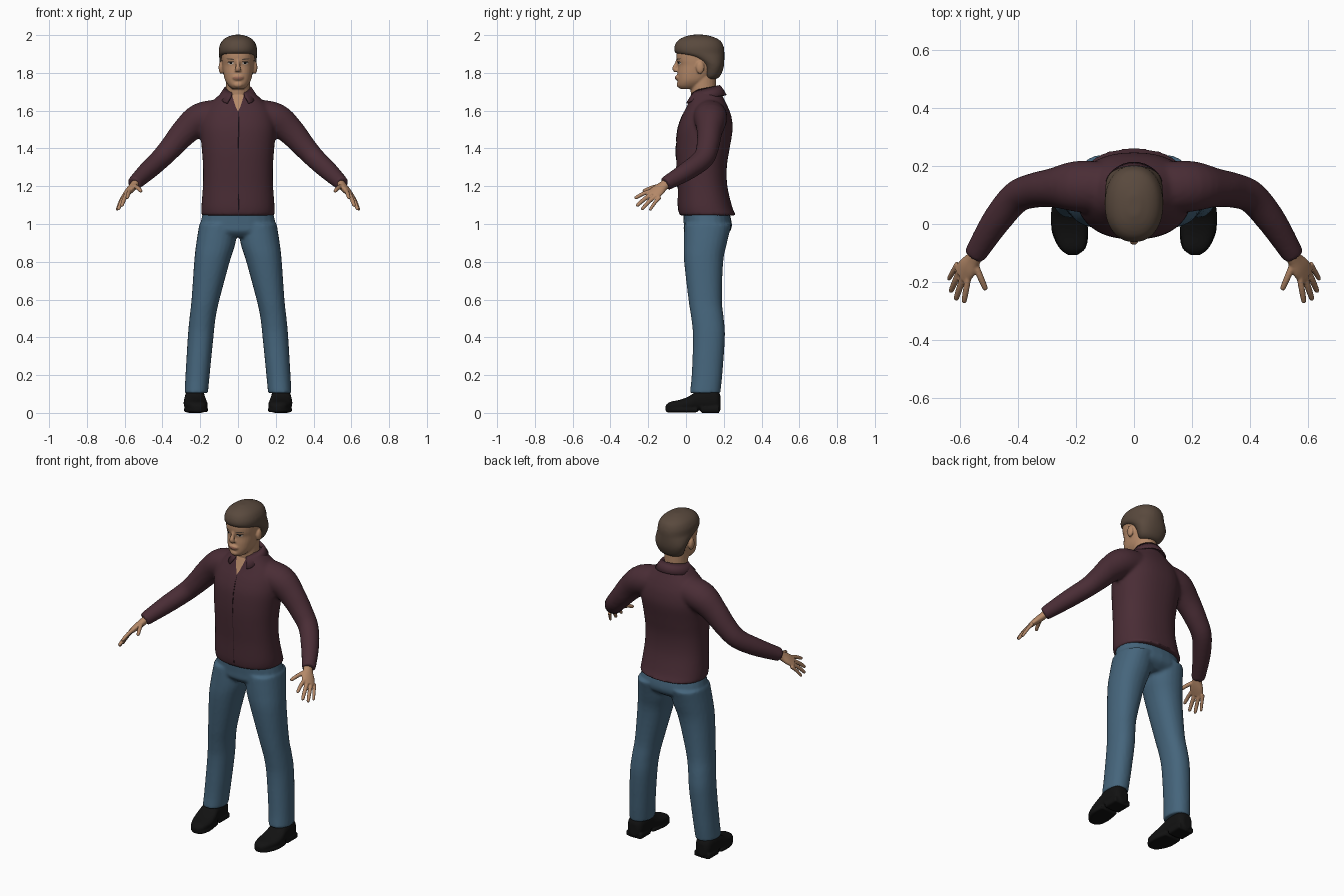
import bpy, bmesh, math
from mathutils import Vector

if "Cube" in bpy.data.objects:
    bpy.data.objects.remove(bpy.data.objects["Cube"], do_unlink=True)


def material(name, *rgb):
    m = bpy.data.materials.new(name)
    m.use_nodes = True
    m.diffuse_color = (*rgb, 1)
    b = m.node_tree.nodes["Principled BSDF"]
    b.inputs["Base Color"].default_value = (*rgb, 1)
    b.inputs["Roughness"].default_value = 0.8
    return m


SKIN = material("skin", 0.46, 0.25, 0.14)
HAIR = material("brown hair", 0.10, 0.067, 0.047)
SHIRT = material("plum shirt", 0.068, 0.026, 0.036)
SEAM = material("dark seam", 0.028, 0.011, 0.016)
DENIM = material("blue denim", 0.06, 0.13, 0.20)
BLACK = material("black leather", 0.006, 0.006, 0.006)
WHITE = material("eye white", 0.6, 0.55, 0.5)
LIP = material("lip", 0.34, 0.15, 0.10)


def spline(secs, steps=4):
    """Catmull-Rom interpolation through rows of numbers."""
    s = [secs[0], *secs, secs[-1]]
    out = []
    for i in range(1, len(s) - 2):
        for k in range(steps):
            t = k / steps
            out.append([0.5 * (2 * b + (c - a) * t + (2 * a - 5 * b + 4 * c - d) * t * t
                               + (3 * b - a - 3 * c + d) * t ** 3)
                        for a, b, c, d in zip(*s[i - 1:i + 3])])
    return out + [list(secs[-1])]


def loft(bm, secs, u=None, v=None, ref=(0, 1, 0), n=24, p=2.0):
    """Closed tube through (x, y, z, radius_u, radius_v) sections."""
    rows = spline(secs)
    rings = []
    for i, r in enumerate(rows):
        c = Vector(r[:3])
        if u:
            a, b = Vector(u), Vector(v)
        else:
            t = (Vector(rows[min(i + 1, len(rows) - 1)][:3]) - Vector(rows[max(i - 1, 0)][:3])).normalized()
            a = Vector(ref)
            a = (a - t * a.dot(t)).normalized()
            b = t.cross(a)
        ring = []
        for k in range(n):
            w = 2 * math.pi * k / n
            f = lambda q: math.copysign(abs(q) ** (2 / p), q)
            ring.append(bm.verts.new(c + a * r[3] * f(math.cos(w)) + b * r[4] * f(math.sin(w))))
        rings.append(ring)
    for lo, hi in zip(rings, rings[1:]):
        for k in range(n):
            bm.faces.new((lo[k], lo[(k + 1) % n], hi[(k + 1) % n], hi[k]))
    bm.faces.new(rings[0][::-1])
    bm.faces.new(rings[-1])


def stack(bm, rows, x=0, **kw):
    """Upright loft from (z, front y, back y, half width) rows."""
    loft(bm, [(x, (f + b) / 2, z, w, (b - f) / 2) for z, f, b, w in rows], (1, 0, 0), (0, 1, 0), **kw)


def ball(bm, centre, radii):
    new = bmesh.ops.create_uvsphere(bm, u_segments=16, v_segments=10, radius=1)["verts"]
    for q in new:
        q.co = Vector(centre) + Vector(a * b for a, b in zip(q.co, radii))


def finish(bm, name, mat, voxel=None, smooth=3):
    bmesh.ops.recalc_face_normals(bm, faces=bm.faces)
    me = bpy.data.meshes.new(name)
    bm.to_mesh(me)
    bm.free()
    me.materials.append(mat)
    ob = bpy.data.objects.new(name, me)
    bpy.context.collection.objects.link(ob)
    me.polygons.foreach_set("use_smooth", [True] * len(me.polygons))
    if voxel:
        m = ob.modifiers.new("blend", "REMESH")
        m.mode, m.voxel_size, m.use_smooth_shade = "VOXEL", voxel, True
        m = ob.modifiers.new("soften", "SMOOTH")
        m.factor, m.iterations = 0.5, smooth
    return ob


def patch(name, mat, target, outline, lift=0.002):
    """Thin painted piece laid on the front of a target, from an (x, z) outline."""
    ev = target.evaluated_get(bpy.context.evaluated_depsgraph_get())
    cx = sum(q[0] for q in outline) / len(outline)
    cz = sum(q[1] for q in outline) / len(outline)
    bm = bmesh.new()

    def vert(x, z):
        hit, loc, *_ = ev.ray_cast(Vector((x, -1, z)), Vector((0, 1, 0)))
        return bm.verts.new((x, (loc.y if hit else 0) - lift, z))
    mid, prev, n = vert(cx, cz), None, len(outline)
    for s in (0.35, 0.7, 1):
        ring = [vert(cx + (x - cx) * s, cz + (z - cz) * s) for x, z in outline]
        for k in range(n):
            j = (k + 1) % n
            bm.faces.new((prev[k], prev[j], ring[j], ring[k]) if prev else (mid, ring[k], ring[j]))
        prev = ring
    ob = finish(bm, name, mat)
    if sum(f.normal.y for f in ob.data.polygons) > 0:
        ob.data.flip_normals()
    return ob


def oval(x, z, rx, rz, tilt=0, n=16):
    ang = [2 * math.pi * k / n for k in range(n)]
    return [(x + rx * math.cos(a), z + rz * math.sin(a) + tilt * math.cos(a)) for a in ang]


# Shirt: torso and sleeves blended together
bm = bmesh.new()
stack(bm, [(1.045, -.035, .265, .193), (1.09, -.042, .245, .194), (1.2, -.044, .219, .186),
           (1.3, -.05, .216, .185), (1.4, -.053, .231, .192), (1.5, -.045, .247, .2),
           (1.57, -.022, .24, .19), (1.62, .003, .222, .165), (1.66, .02, .202, .125),
           (1.7, .035, .182, .082)], p=2.3, n=40)
for s in (1, -1):
    loft(bm, [(s * .1, .125, 1.575, .09, .085), (s * .2, .13, 1.555, .088, .085),
              (s * .28, .125, 1.49, .068, .073), (s * .35, .115, 1.41, .06, .062),
              (s * .41, .09, 1.345, .056, .055), (s * .48, .005, 1.28, .05, .05),
              (s * .552, -.11, 1.212, .038, .038)])
shirt = finish(bm, "shirt", SHIRT, 0.01, 4)

# Jeans: hips and two legs blended together
bm = bmesh.new()
stack(bm, [(1.08, -.015, .225, .18), (1.0, -.012, .243, .2), (.96, -.01, .232, .195), (.93, .02, .19, .15)], p=2.3)
for s in (1, -1):
    loft(bm, [(s * x, (f + b) / 2, z, w, (b - f) / 2) for z, x, w, f, b in [
        (1.0, .105, .1, -.008, .242), (.9, .117, .104, -.012, .217), (.8, .138, .094, -.01, .197),
        (.6, .172, .074, .013, .19), (.5, .188, .069, .028, .2), (.4, .198, .068, .037, .206),
        (.2, .214, .064, .03, .192), (.105, .221, .062, .02, .182)]], (1, 0, 0), (0, 1, 0), p=2.2)
finish(bm, "jeans", DENIM, 0.009, 3)

# Shoes with soles and heels
for side, s in (("left", 1), ("right", -1)):
    bm = bmesh.new()
    loft(bm, [(s * x, y, (t + .012) / 2, w, (t - .012) / 2) for y, x, w, t in [
        (-.108, .212, .015, .04), (-.085, .213, .043, .058), (-.03, .22, .06, .07), (.02, .226, .062, .09),
        (.06, .228, .056, .118), (.12, .228, .053, .13), (.165, .228, .046, .12), (.183, .228, .025, .09)]],
        (1, 0, 0), (0, 0, 1), p=2.5)
    loft(bm, [(s * x, y, .015, w, .012) for y, x, w in [
        (-.105, .212, .02), (-.08, .213, .048), (-.02, .222, .064), (.06, .228, .056)]],
        (1, 0, 0), (0, 0, 1), p=4)
    loft(bm, [(s * .228, y, .019, .052, .019) for y in (.08, .13, .175)], (1, 0, 0), (0, 0, 1), p=5)
    finish(bm, side + "_shoe", BLACK, 0.006, 2)

# Hands with four fingers and a thumb: knuckle then tip
FINGERS = [((.575, -.195, 1.172), (.588, -.272, 1.135), .0105), ((.592, -.188, 1.155), (.616, -.262, 1.094), .011),
           ((.607, -.172, 1.14), (.634, -.235, 1.075), .0105), ((.617, -.15, 1.13), (.641, -.192, 1.072), .009),
           ((.545, -.15, 1.2), (.512, -.228, 1.172), .011)]
for side, s in (("left", 1), ("right", -1)):
    bm = bmesh.new()
    loft(bm, [(s * .535, -.09, 1.228, .025, .021), (s * .555, -.122, 1.2, .029, .021),
              (s * .575, -.15, 1.177, .039, .019), (s * .597, -.178, 1.152, .038, .013)],
         ref=(s * .045, .05, -.035))
    for a, b, r in FINGERS:
        a, b = Vector(a), Vector(b)
        rows = []
        for t, k in ((-.3, 1.1), (.25, 1.05), (.6, 1), (.92, .85), (1, .45)):
            q = a.lerp(b, t) + Vector((0, 0, .012 * t * (1 - t)))
            rows.append((s * q.x, q.y, q.z, r * k, r * k))
        loft(bm, rows, ref=(1, 0, 0), n=12)
    finish(bm, side + "_hand", SKIN, 0.004, 2)

# Head, neck, nose, mouth and ears
bm = bmesh.new()
stack(bm, [(1.715, -.03, .06, .03), (1.732, -.043, .09, .05), (1.76, -.045, .12, .068), (1.8, -.045, .15, .078),
           (1.84, -.042, .175, .084), (1.87, -.05, .185, .087), (1.91, -.05, .19, .088),
           (1.95, -.035, .17, .075), (1.975, 0, .13, .05)], p=2.3, n=32)
stack(bm, [(1.62, .035, .165, .068), (1.7, .025, .16, .064), (1.78, .02, .16, .064)])
loft(bm, [(0, -.043, 1.872, .008, .008), (0, -.052, 1.845, .01, .01), (0, -.06, 1.823, .015, .013),
          (0, -.05, 1.808, .016, .01)], ref=(1, 0, 0), n=16)
ball(bm, (0, -.042, 1.775), (.03, .016, .016))
ball(bm, (0, -.036, 1.738), (.026, .014, .016))
for s in (1, -1):
    ball(bm, (s * .09, .075, 1.828), (.013, .022, .034))
head = finish(bm, "head", SKIN, 0.005, 3)

# Hair cap
bm = bmesh.new()
stack(bm, [(1.768, .1, .165, .055), (1.785, .095, .182, .074), (1.82, .092, .197, .089), (1.85, .075, .202, .097),
           (1.88, .02, .203, .1), (1.9, -.045, .203, .101), (1.915, -.061, .203, .101), (1.94, -.061, .199, .099),
           (1.97, -.045, .183, .084), (1.99, -.012, .145, .057), (2.002, .03, .1, .02)], p=2.2, n=32)
finish(bm, "hair", HAIR, 0.008, 2)

# Shirt collar: folded band open at the throat
bm = bmesh.new()
rows = []
for k in range(33):
    a = math.radians(-157 + 314 * k / 32)
    s = (1 - math.cos(a)) / 2
    tip = max(0, s - .8) * 5
    row = []
    for r, z in ((.071, 1.69 - .035 * s), (.073, 1.732 - .028 * s), (.088, 1.71 - .035 * s),
                 (.104 + .012 * tip, 1.682 - .03 * s - .018 * tip)):
        row.append(bm.verts.new((r * math.sin(a) * (1 + .35 * tip * (r > .1)), .108 + r * math.cos(a), z)))
    rows.append(row)
for a, b in zip(rows, rows[1:]):
    for k in range(3):
        bm.faces.new((a[k], b[k], b[k + 1], a[k + 1]))
collar = finish(bm, "collar", SHIRT)
m = collar.modifiers.new("thickness", "SOLIDIFY")
m.thickness, m.offset = 0.007, 0

# Open throat and front seam
bpy.context.view_layer.update()
patch("open_throat", SKIN, shirt, [(-.032, 1.685), (-.022, 1.65), (-.01, 1.615), (0, 1.595),
                                   (.01, 1.615), (.022, 1.65), (.032, 1.685), (0, 1.685)], 0.003)
zs = [1.06 + .535 * k / 20 for k in range(21)]
patch("front_seam", SEAM, shirt, [(.004, z) for z in zs] + [(.0005, z) for z in zs[::-1]])

# Face details
for side, s in (("left", 1), ("right", -1)):
    patch(side + "_eye", WHITE, head, oval(s * .038, 1.851, .015, .006), 0.0015)
    patch(side + "_iris", BLACK, head, oval(s * .038, 1.852, .0065, .0062), 0.0025)
    patch(side + "_lashes", BLACK, head, oval(s * .039, 1.858, .018, .003, -s * .001), 0.003)
    patch(side + "_brow", HAIR, head, oval(s * .04, 1.873, .021, .0035, s * .002), 0.002)
patch("lips", LIP, head, oval(0, 1.774, .026, .008), 0.0015)
